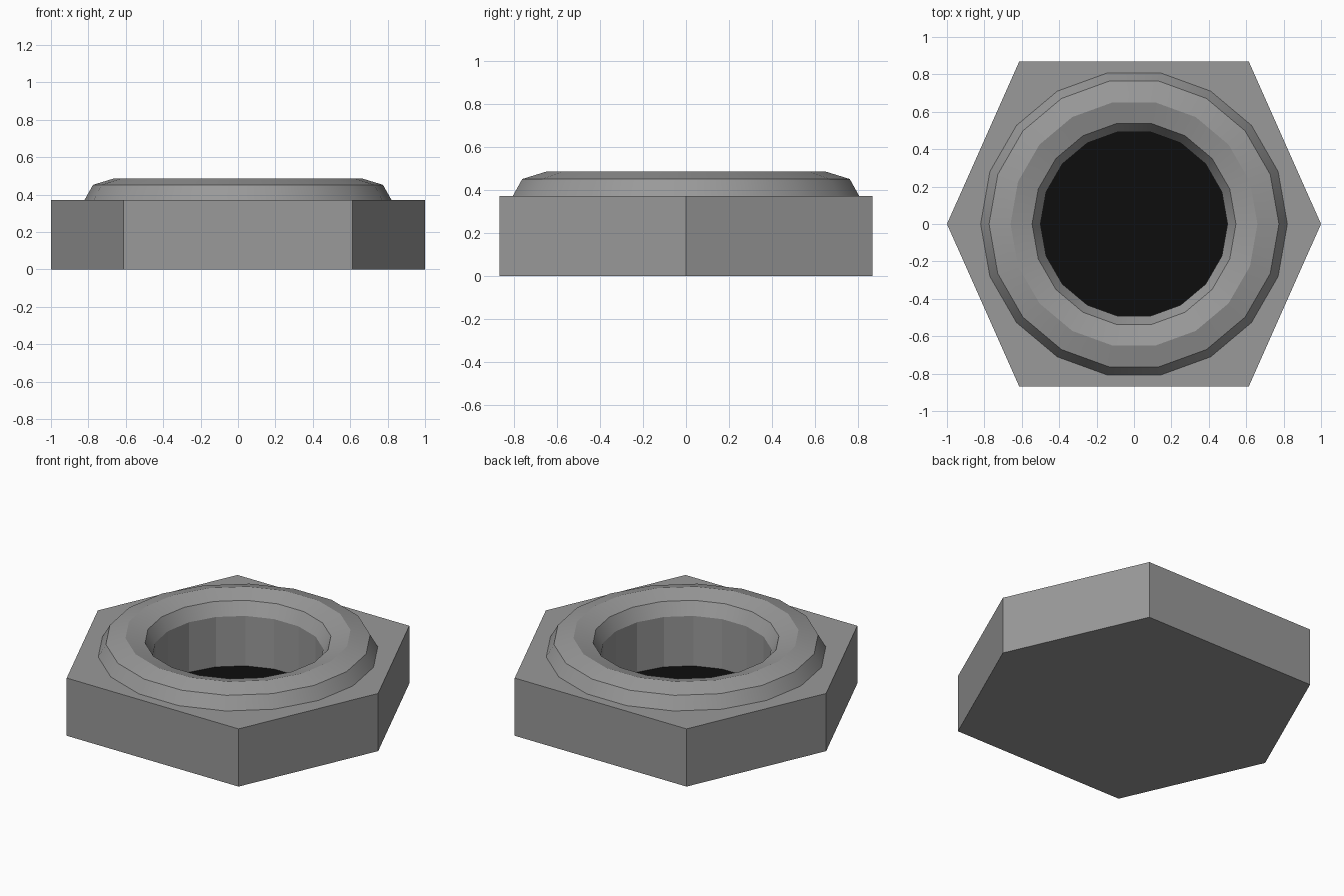
import bpy
import bmesh
from math import cos, sin, pi, radians

SIDES = 18
BODY_TOP = 0.372
FLOOR = 0.05
BORE = 0.5

if "Cube" in bpy.data.objects:
    bpy.data.objects.remove(bpy.data.objects["Cube"], do_unlink=True)


def material(name, value):
    mat = bpy.data.materials.new(name)
    mat.use_nodes = True
    colour = (value, value, value, 1)
    mat.diffuse_color = colour
    mat.node_tree.nodes["Principled BSDF"].inputs["Base Color"].default_value = colour
    return mat


def circle(radius):
    return [(radius * cos(2 * pi * i / SIDES), radius * sin(2 * pi * i / SIDES))
            for i in range(SIDES)]


def finish(name, bm, mat):
    bmesh.ops.recalc_face_normals(bm, faces=bm.faces)
    mesh = bpy.data.meshes.new(name)
    bm.to_mesh(mesh)
    bm.free()
    obj = bpy.data.objects.new(name, mesh)
    bpy.context.collection.objects.link(obj)
    mesh.materials.append(mat)
    return obj


def prism(name, outline, bottom, top, mat):
    bm = bmesh.new()
    face = bm.faces.new([bm.verts.new((x, y, bottom)) for x, y in outline])
    moved = bmesh.ops.extrude_face_region(bm, geom=[face], use_keep_orig=True)["geom"]
    verts = [g for g in moved if isinstance(g, bmesh.types.BMVert)]
    bmesh.ops.translate(bm, verts=verts, vec=(0, 0, top - bottom))
    return finish(name, bm, mat)


def select_only(obj):
    bpy.ops.object.select_all(action="DESELECT")
    obj.select_set(True)
    bpy.context.view_layer.objects.active = obj


steel = material("grey steel", 0.32)
black = material("black", 0.004)

# Hexagonal body with a blind bore
hexagon = [(1, 0), (0.613, 0.87), (-0.613, 0.87),
           (-1, 0), (-0.613, -0.87), (0.613, -0.87)]
body = prism("hex_body", hexagon, 0, BODY_TOP, steel)
cutter = prism("bore_cutter", circle(BORE), FLOOR - 0.006, 0.6, steel)
cutter.hide_render = True
cut = body.modifiers.new("bore", "BOOLEAN")
cut.operation = "DIFFERENCE"
cut.solver = "EXACT"
cut.object = cutter
select_only(body)
bpy.ops.object.modifier_apply(modifier=cut.name)
bpy.data.objects.remove(cutter, do_unlink=True)

# Black floor of the bore
prism("bore_floor", circle(BORE), FLOOR - 0.006, FLOOR, black)

# Bevelled collar around the bore
profile = [(0.82, BODY_TOP), (0.775, 0.452), (0.66, 0.487),
           (0.545, 0.452), (BORE, BODY_TOP)]
bm = bmesh.new()
rings = [[bm.verts.new((x, y, z)) for x, y in circle(r)] for r, z in profile]
for low, high in zip(rings, rings[1:]):
    for i in range(SIDES):
        j = (i + 1) % SIDES
        bm.faces.new((low[i], low[j], high[j], high[i]))
collar = finish("collar", bm, steel)
# Keep the open strip facing outward
if sum(p.normal.z for p in collar.data.polygons) < 0:
    collar.data.flip_normals()
select_only(collar)
bpy.ops.object.shade_smooth_by_angle(angle=radians(30))
